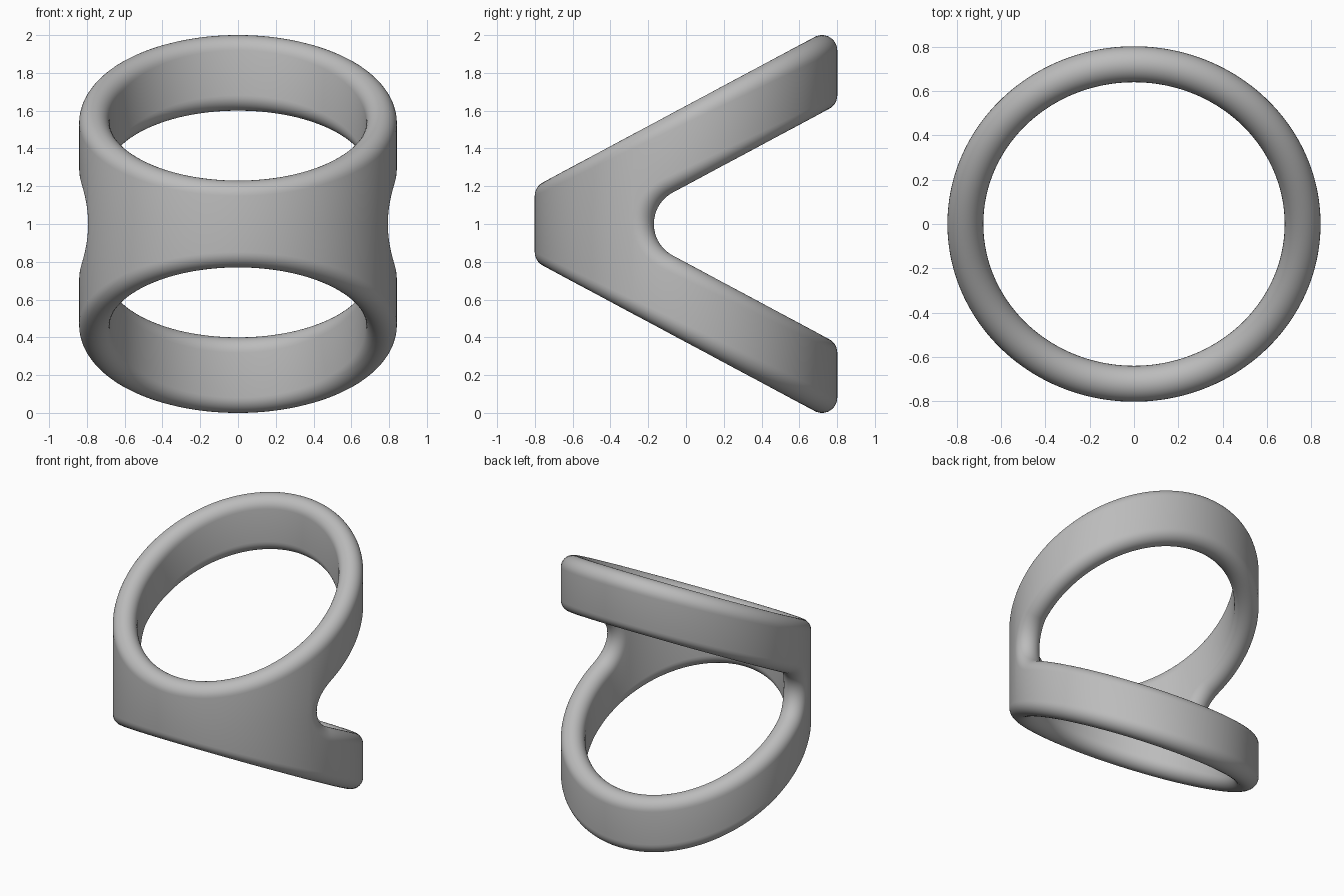
import bpy
import bmesh
from math import pi, sin, cos, asin, atan, radians
from mathutils import Vector

cube = bpy.data.objects.get("Cube")
if cube:
    bpy.data.objects.remove(cube, do_unlink=True)

# Dimensions: elliptical wall centreline, half thickness, slope of the arms
RX, RY, R = 0.76, 0.72, 0.081
SLOPE = 0.535
TOP, NOTCH = 0.534, 0.296        # arm edge heights over the mid plane at y = 0
TIP_R = 0.27                     # rounding of the notch between the arms
STEPS = 16
UP = Vector((0, 0, 1))

alpha = atan(SLOPE)
tip_y = -NOTCH / SLOPE + TIP_R / sin(alpha)


def frame(phi):
    """Centreline point, along-wall direction and outward normal."""
    along = Vector((-RX * sin(phi), RY * cos(phi), 0)).normalized()
    return Vector((RX * cos(phi), RY * sin(phi), 0)), along, along.cross(UP)


def rim(phi, z, dy, dz, side):
    """Half-round edge section, perpendicular to the edge's path."""
    p, along, out = frame(phi)
    n = (UP * dy - along * dz * along.y).normalized() * side
    p = p + UP * z
    angles = [side * (pi / 2 - pi * k / STEPS) for k in range(STEPS + 1)]
    return [p + R * (sin(t) * out + cos(t) * n) for t in angles]


def top_rim(phi):
    return rim(phi, TOP + SLOPE * RY * sin(phi), 1, SLOPE, 1)


# Columns of one quarter, from the front to the back
columns = []
phi_tip = asin((tip_y - TIP_R) / RY)
for i in range(32):
    phi = -pi / 2 + (phi_tip + pi / 2) * i / 32
    p, along, out = frame(phi)
    columns.append((top_rim(phi), [p - R * out, p + R * out], False))

# Rounded notch tip
for i in range(17):
    a = (pi / 2 - alpha) * i / 16
    phi = asin((tip_y - TIP_R * cos(a)) / RY)
    columns.append((top_rim(phi), rim(phi, TIP_R * sin(a), sin(a), cos(a), -1), True))

# Straight arm to the back
phi_arm = phi
for i in range(1, 49):
    phi = phi_arm + (pi / 2 - phi_arm) * i / 48
    z = NOTCH + SLOPE * RY * sin(phi)
    columns.append((top_rim(phi), rim(phi, z, 1, SLOPE, -1), True))

# Skin the columns
bm = bmesh.new()
cols = [([bm.verts.new(v) for v in top], [bm.verts.new(v) for v in low], cut)
        for top, low, cut in columns]


def strip(a, b):
    for k in range(len(a) - 1):
        bm.faces.new((a[k], b[k], b[k + 1], a[k + 1]))


for (top_a, low_a, cut_a), (top_b, low_b, cut_b) in zip(cols, cols[1:]):
    strip(top_a, top_b)
    strip((top_a[-1], low_a[0]), (top_b[-1], low_b[0]))
    strip((low_a[-1], top_a[0]), (low_b[-1], top_b[0]))
    if cut_a and cut_b:
        strip(low_a, low_b)

mesh = bpy.data.meshes.new("double_ring_band")
bm.to_mesh(mesh)
bm.free()
band = bpy.data.objects.new("double_ring_band", mesh)
bpy.context.collection.objects.link(band)
band.location.z = 1

# Mirror left to right and top to bottom
mirror = band.modifiers.new("mirror", "MIRROR")
mirror.use_axis = (True, False, True)
mirror.use_clip = True
mirror.merge_threshold = 0.0005

# Plain grey metal
grey = bpy.data.materials.new("grey")
grey.use_nodes = True
colour = (0.5, 0.5, 0.5, 1)
grey.diffuse_color = colour
grey.node_tree.nodes["Principled BSDF"].inputs["Base Color"].default_value = colour
mesh.materials.append(grey)

bpy.context.view_layer.objects.active = band
band.select_set(True)
bpy.ops.object.shade_smooth_by_angle(angle=radians(40))
